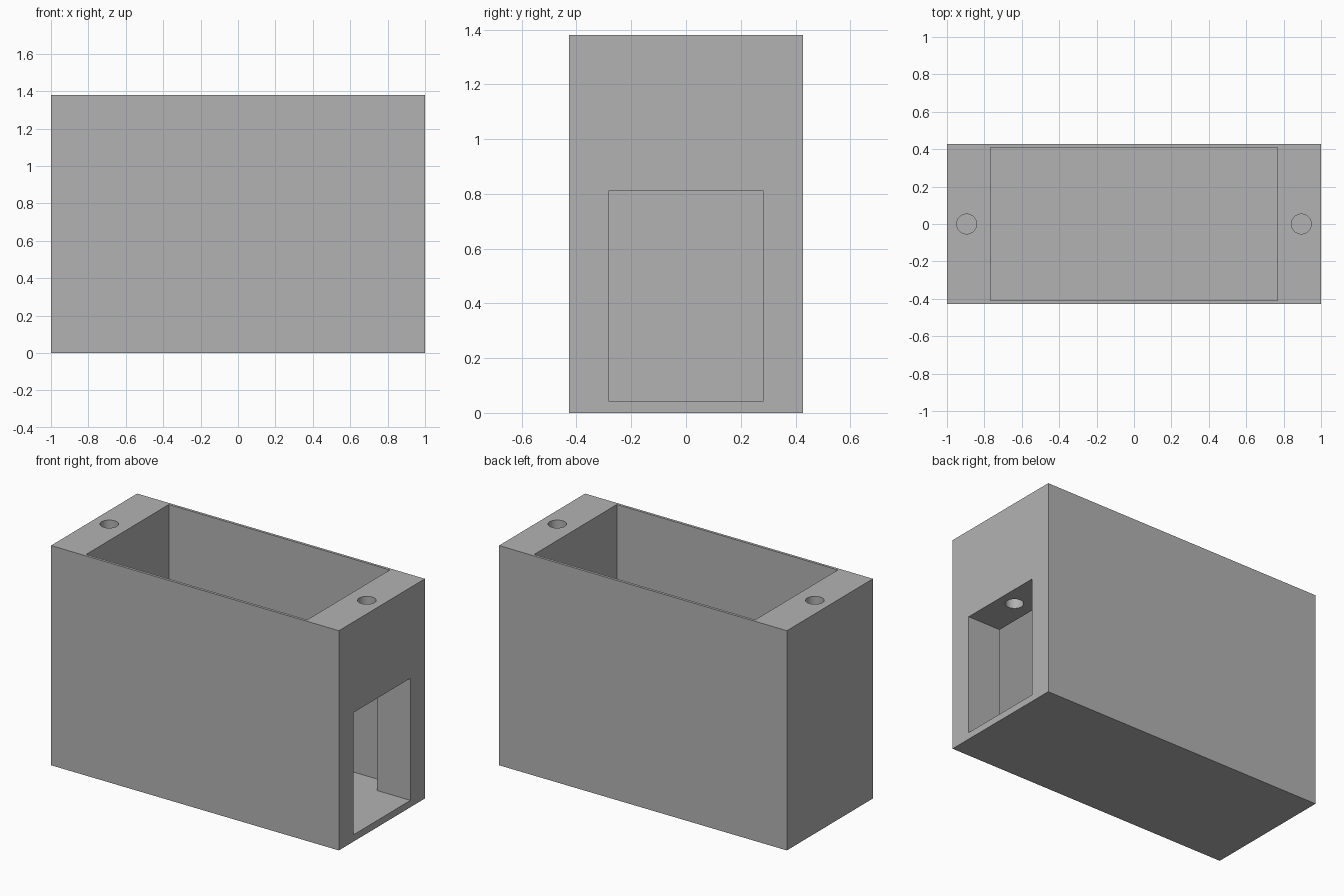
import bpy

cube = bpy.data.objects.get("Cube")
if cube:
    bpy.data.objects.remove(cube, do_unlink=True)

WIDTH, DEPTH, HEIGHT = 2.0, 0.854, 1.38
FLOOR, PORT_TOP = 0.043, 0.81
ABOVE = HEIGHT + 0.1

grey = bpy.data.materials.new("plain grey")
grey.use_nodes = True
grey.diffuse_color = (0.45, 0.45, 0.45, 1)
grey.node_tree.nodes["Principled BSDF"].inputs["Base Color"].default_value = (0.45, 0.45, 0.45, 1)


def box(name, x, y, z):
    """Box spanning the given (low, high) ranges."""
    spans = (x, y, z)
    bpy.ops.mesh.primitive_cube_add(size=1, location=[(a + b) / 2 for a, b in spans])
    obj = bpy.context.object
    obj.name = name
    obj.scale = [b - a for a, b in spans]
    bpy.ops.object.transform_apply(location=True, rotation=False, scale=True)
    obj.data.materials.append(grey)
    return obj


def screw_hole(name, x):
    bpy.ops.mesh.primitive_cylinder_add(
        vertices=48, radius=0.053, depth=ABOVE - PORT_TOP + 0.02,
        location=(x, 0, (ABOVE + PORT_TOP - 0.02) / 2))
    obj = bpy.context.object
    obj.name = name
    obj.data.materials.append(grey)
    return obj


# Solid outer block
case = box("open_case", (-WIDTH / 2, WIDTH / 2), (-DEPTH / 2, DEPTH / 2), (0, HEIGHT))

# Main cavity, side port and the two screw holes
cutters = [
    box("cavity_cutter", (-0.768, 0.768), (-0.41, 0.41), (FLOOR, ABOVE)),
    box("side_port_cutter", (0.5, 1.1), (-0.283, 0.283), (FLOOR, PORT_TOP)),
    screw_hole("right_hole_cutter", -0.895),
    screw_hole("left_hole_cutter", 0.895),
]

bpy.ops.object.select_all(action="DESELECT")
bpy.context.view_layer.objects.active = case
case.select_set(True)
for cutter in cutters:
    cutter.hide_render = True
    cut = case.modifiers.new(cutter.name, "BOOLEAN")
    cut.operation = "DIFFERENCE"
    cut.solver = "EXACT"
    cut.object = cutter
    bpy.ops.object.modifier_apply(modifier=cut.name)
for cutter in cutters:
    bpy.data.objects.remove(cutter, do_unlink=True)

# Smooth hole walls, crisp box edges
bpy.ops.object.shade_smooth_by_angle()
